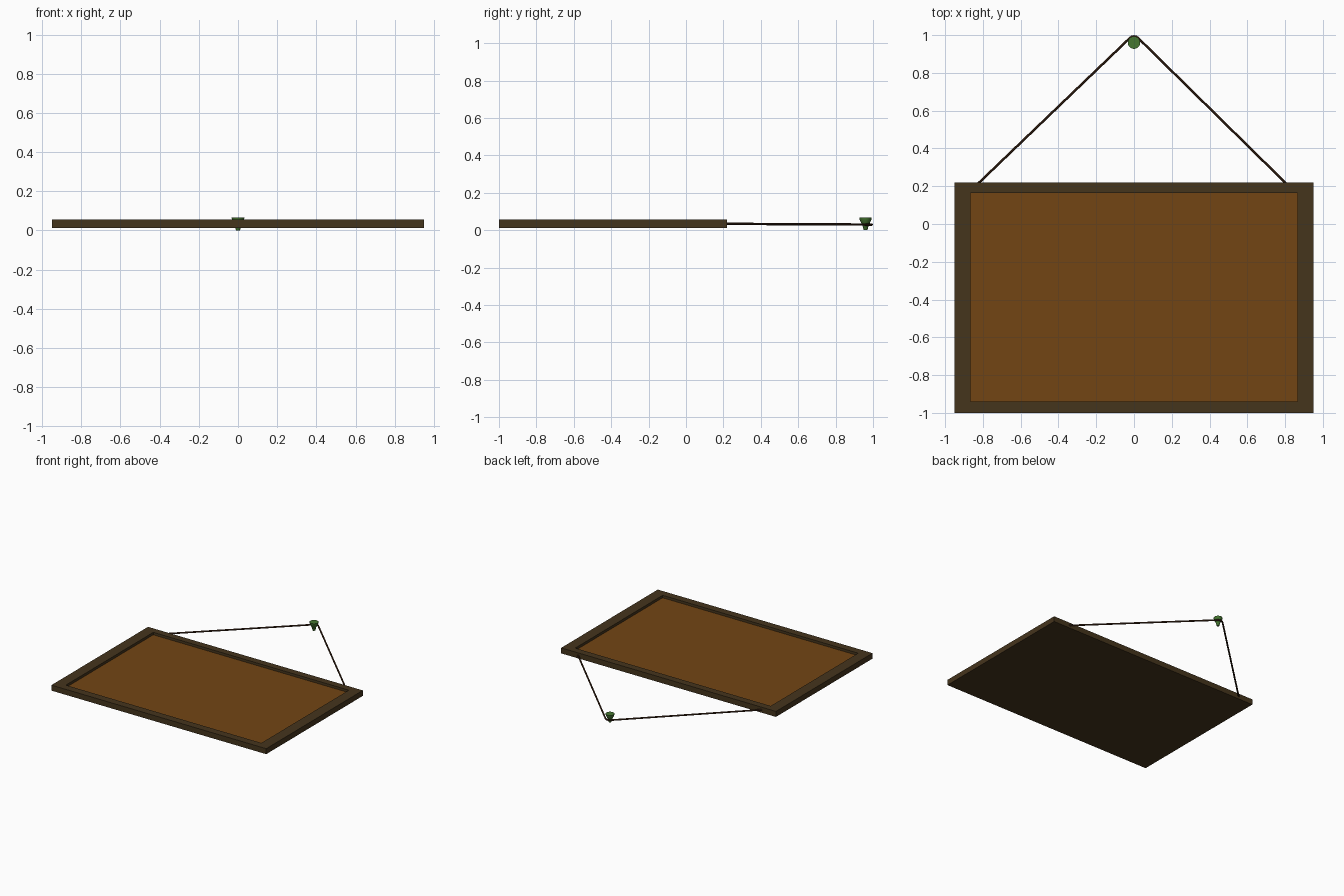
import bpy, bmesh, math

if "Cube" in bpy.data.objects:
    bpy.data.objects.remove(bpy.data.objects["Cube"])


def material(name, rgb):
    m = bpy.data.materials.new(name)
    m.diffuse_color = (*rgb, 1)
    m.use_nodes = True
    m.node_tree.nodes["Principled BSDF"].inputs["Base Color"].default_value = m.diffuse_color
    return m


def add_mesh(name, bm, mat):
    bmesh.ops.recalc_face_normals(bm, faces=bm.faces)
    me = bpy.data.meshes.new(name)
    bm.to_mesh(me)
    bm.free()
    ob = bpy.data.objects.new(name, me)
    bpy.context.collection.objects.link(ob)
    me.materials.append(mat)
    return ob


def smooth(ob, angle=40):
    bpy.ops.object.select_all(action='DESELECT')
    ob.select_set(True)
    bpy.context.view_layer.objects.active = ob
    bpy.ops.object.shade_smooth_by_angle(angle=math.radians(angle))


def rect(bm, x, y0, y1, z):
    return [bm.verts.new((px, py, z)) for px, py in ((-x, y0), (x, y0), (x, y1), (-x, y1))]


wood = material("dark_wood", (0.06, 0.035, 0.012))
board = material("board_brown", (0.17, 0.06, 0.007))
cord = material("cord_brown", (0.05, 0.02, 0.008))
green = material("pin_green", (0.06, 0.18, 0.03))

# Frame: closed back, outer walls, front rim and inner walls
X, Y0, Y1 = 0.95, -1.0, 0.22
IX, IY0, IY1 = 0.865, -0.94, 0.165
BACK, FRONT, PANEL = 0.012, 0.056, 0.036
bm = bmesh.new()
rings = [rect(bm, X, Y0, Y1, BACK), rect(bm, X, Y0, Y1, FRONT),
         rect(bm, IX, IY0, IY1, FRONT), rect(bm, IX, IY0, IY1, PANEL)]
bm.faces.new(rings[0])
for a, b in zip(rings, rings[1:]):
    for i in range(4):
        j = (i + 1) % 4
        bm.faces.new((a[i], a[j], b[j], b[i]))
add_mesh("frame", bm, wood)

# Recessed panel
bm = bmesh.new()
bm.faces.new(rect(bm, IX, IY0, IY1, PANEL))
add_mesh("panel", bm, board)

# Hanging cord: two straight runs and an arc round the pin
PIN_Y, R, CORD = 0.96, 0.033, 0.0065
arc = [math.radians(136 - 92 * i / 8) for i in range(9)]
path = [(-0.84, 0.20, 0.034)]
path += [(R * math.cos(t), PIN_Y + R * math.sin(t), 0.03) for t in arc]
path += [(0.82, 0.20, 0.034)]
cu = bpy.data.curves.new("hanging_cord", 'CURVE')
cu.dimensions = '3D'
cu.bevel_depth = CORD
cu.bevel_resolution = 2
cu.use_fill_caps = True
sp = cu.splines.new('POLY')
sp.points.add(len(path) - 1)
for p, co in zip(sp.points, path):
    p.co = (*co, 1)
cu.materials.append(cord)
ob = bpy.data.objects.new("hanging_cord", cu)
bpy.context.collection.objects.link(ob)
bpy.ops.object.select_all(action='DESELECT')
ob.select_set(True)
bpy.context.view_layer.objects.active = ob
bpy.ops.object.convert(target='MESH')
smooth(bpy.context.object)

# Push pin: lathed profile (radius, z)
profile = [(0.010, 0.0), (0.018, 0.03), (0.021, 0.034), (0.031, 0.055), (0.033, 0.067)]
N = 20
bm = bmesh.new()
rings = [[bm.verts.new((r * math.cos(2 * math.pi * i / N),
                        PIN_Y + r * math.sin(2 * math.pi * i / N), z))
          for i in range(N)] for r, z in profile]
for a, b in zip(rings, rings[1:]):
    for i in range(N):
        j = (i + 1) % N
        bm.faces.new((a[i], a[j], b[j], b[i]))
bm.faces.new(rings[0])
bm.faces.new(rings[-1])
smooth(add_mesh("push_pin", bm, green))
